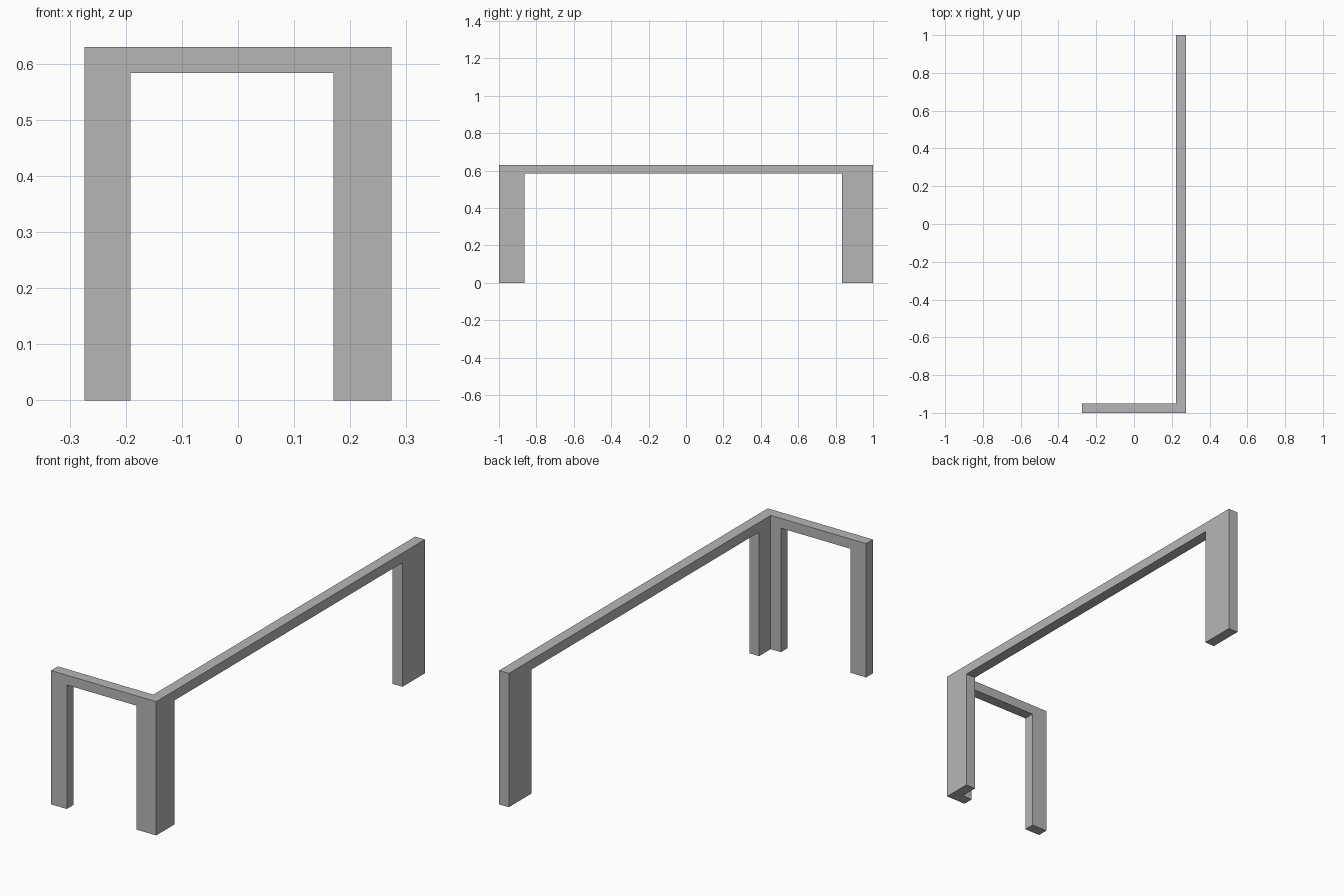
import bpy
import bmesh

cube = bpy.data.objects.get("Cube")
if cube:
    bpy.data.objects.remove(cube, do_unlink=True)

HEIGHT, BEAM_BOTTOM, THICK = 0.63, 0.584, 0.051
X_MIN, X_MAX, Y_MIN, Y_MAX = -0.274, 0.274, -1.0, 1.0

grey = bpy.data.materials.new("plain grey")
grey.use_nodes = True
colour = (0.47, 0.47, 0.47, 1)
grey.diffuse_color = colour
grey.node_tree.nodes["Principled BSDF"].inputs["Base Color"].default_value = colour


def arch(name, start, leg_a, leg_b, end, place, depth):
    """Two legs joined by a top beam, extruded along depth."""
    outline = [(start, 0), (leg_a, 0), (leg_a, BEAM_BOTTOM), (leg_b, BEAM_BOTTOM),
               (leg_b, 0), (end, 0), (end, HEIGHT), (start, HEIGHT)]
    bm = bmesh.new()
    face = bm.faces.new([bm.verts.new(place(u, z)) for u, z in outline])
    new = bmesh.ops.extrude_face_region(bm, geom=[face])["geom"]
    verts = [v for v in new if isinstance(v, bmesh.types.BMVert)]
    bmesh.ops.translate(bm, verts=verts, vec=depth)
    bmesh.ops.recalc_face_normals(bm, faces=bm.faces)
    mesh = bpy.data.meshes.new(name)
    bm.to_mesh(mesh)
    bm.free()
    mesh.materials.append(grey)
    obj = bpy.data.objects.new(name, mesh)
    bpy.context.collection.objects.link(obj)
    return obj


# Long side arch and short front arch share the corner leg
frame = arch("corner_frame", Y_MIN, -0.863, 0.833, Y_MAX,
             lambda u, z: (X_MAX, u, z), (-THICK, 0, 0))
front = arch("front_arch", X_MIN, -0.192, 0.17, X_MAX,
             lambda u, z: (u, Y_MIN, z), (0, THICK, 0))

# Weld both arches into one solid
union = frame.modifiers.new("join_arches", "BOOLEAN")
union.operation = "UNION"
union.solver = "EXACT"
union.object = front
bpy.context.view_layer.objects.active = frame
bpy.ops.object.modifier_apply(modifier=union.name)
bpy.data.objects.remove(front, do_unlink=True)
